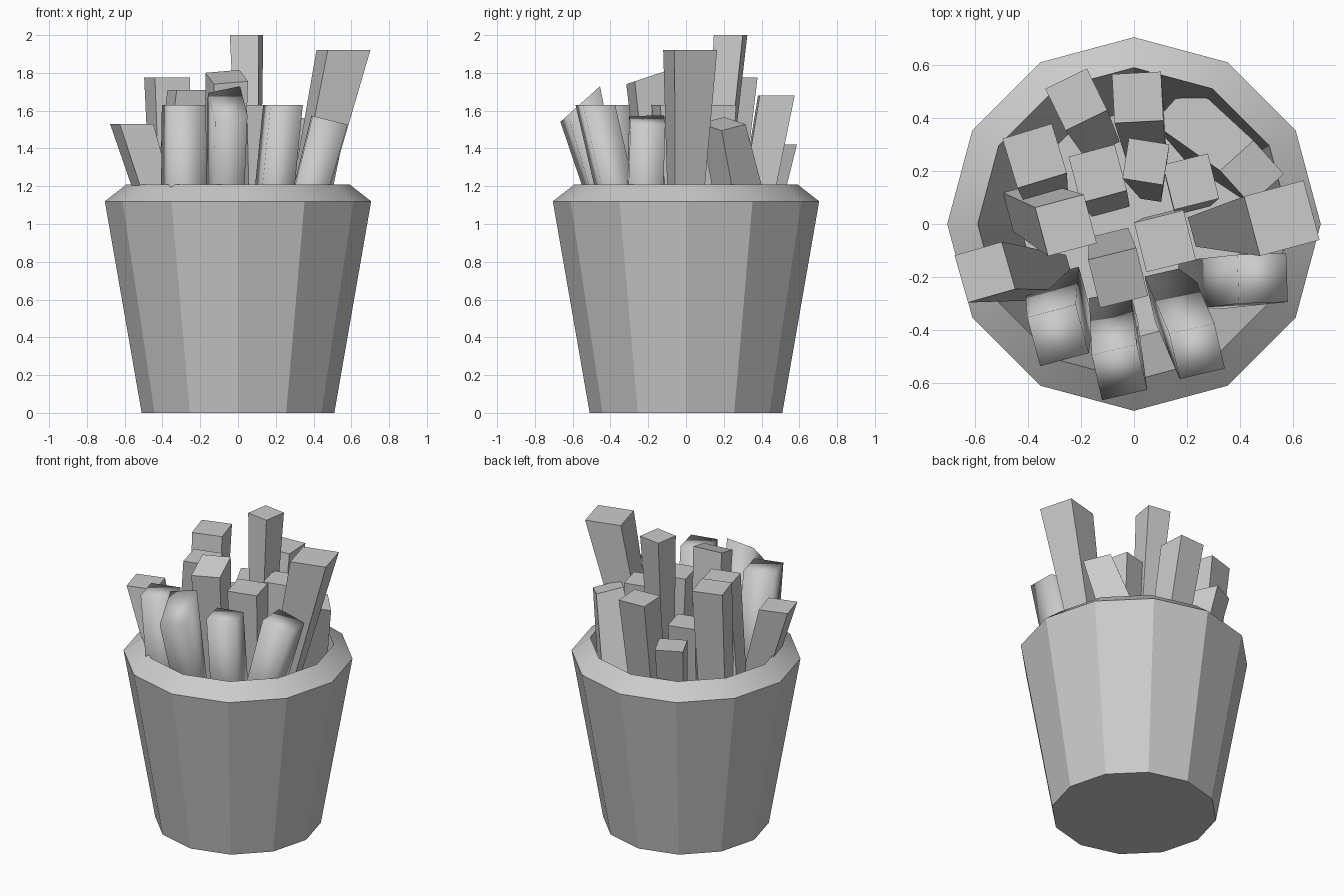
import bpy
import math
from mathutils import Vector, Matrix

if "Cube" in bpy.data.objects:
    bpy.data.objects.remove(bpy.data.objects["Cube"])


def mesh_object(name, verts, faces, smooth=False):
    me = bpy.data.meshes.new(name)
    me.from_pydata(verts, [], faces)
    me.polygons.foreach_set("use_smooth", [smooth] * len(me.polygons))
    me.update()
    ob = bpy.data.objects.new(name, me)
    bpy.context.collection.objects.link(ob)
    return ob


# Bucket: twelve-sided lathe of (radius, height), hollow inside
N = 12
profile = [(0.51, 0), (0.705, 1.12), (0.59, 1.21), (0.43, 0.1)]
verts = [(r * math.cos(math.tau * i / N), r * math.sin(math.tau * i / N), z)
         for r, z in profile for i in range(N)]
faces = [(k * N + i, k * N + (i + 1) % N, (k + 1) * N + (i + 1) % N, (k + 1) * N + i)
         for k in range(len(profile) - 1) for i in range(N)]
faces.append(tuple(reversed(range(N))))
faces.append(tuple(range(3 * N, 4 * N)))
bucket = mesh_object("bucket", verts, faces)
bpy.context.view_layer.objects.active = bucket
bucket.select_set(True)
bpy.ops.object.shade_smooth_by_angle(angle=math.radians(25))


# Stick: square prism leaning from a point at rim height to its top,
# continued down inside the bucket
RIM_Z, LOW_Z = 1.2, 0.7


def stick(name, top, size, turn, rim, scale=0.9, tilt=(0, 0), smooth=False):
    rot = Matrix.Rotation(math.radians(turn), 2)
    low, high = [], []
    for sx, sy in ((-1, -1), (1, -1), (1, 1), (-1, 1)):
        d = rot @ Vector((sx * size / 2, sy * size / 2))
        t = Vector((top[0] + d.x, top[1] + d.y,
                    top[2] + d.x * tilt[0] + d.y * tilt[1]))
        r = Vector((rim[0] + d.x * scale, rim[1] + d.y * scale, RIM_Z))
        low.append(r + (r - t) * ((RIM_Z - LOW_Z) / (t.z - RIM_Z)) if t.z > 1.5
                   else r + (r - t) * 0.8 - Vector((0, 0, 0.2)))
        high.append(t)
    mesh_object(name, low + high,
                [(3, 2, 1, 0), (4, 5, 6, 7), (0, 1, 5, 4),
                 (1, 2, 6, 5), (2, 3, 7, 6), (3, 0, 4, 7)], smooth)


# Flat-shaded sticks
stick("stick_right_tall", (0.558, 0.022, 1.92), 0.233, 15, (0.39, 0.0), 0.7)
stick("stick_centre", (0.117, -0.065, 1.63), 0.193, 14, (0.12, -0.05))
stick("stick_back_short", (-0.218, 0.47, 1.42), 0.175, 26, (-0.18, 0.4))
stick("stick_back_left", (-0.375, 0.257, 1.775), 0.195, 17, (-0.36, 0.2))
stick("stick_back", (0.014, 0.478, 1.68), 0.185, 3, (0.03, 0.39))
stick("stick_left_inner", (-0.257, -0.005, 1.71), 0.19, 15, (-0.33, 0.03))
stick("stick_mid_left", (-0.137, 0.19, 1.45), 0.18, 15, (-0.12, 0.15))
stick("stick_mid_front", (-0.06, -0.203, 1.778), 0.187, 14, (-0.07, -0.15),
      tilt=(0, 0.33))
stick("stick_tallest", (0.045, 0.236, 2.0), 0.155, -9, (0.06, 0.17), 0.7)
stick("stick_mid_right", (0.215, 0.16, 1.63), 0.175, 14, (0.21, 0.14))
stick("stick_right_back", (0.445, 0.195, 1.53), 0.17, 42, (0.35, 0.27), 1.1,
      tilt=(-0.3, 0))
stick("stick_left_outer", (-0.563, -0.182, 1.53), 0.185, 16, (-0.46, -0.19))

# Smooth-shaded sticks along the front
stick("stick_front_left", (-0.287, -0.42, 1.63), 0.19, 15, (-0.285, -0.36), 1.05,
      smooth=True)
stick("stick_front", (-0.055, -0.56, 1.635), 0.175, 13, (-0.065, -0.45), 0.95,
      tilt=(0, 0.9), smooth=True)
stick("stick_front_right", (0.238, -0.48, 1.63), 0.175, 13, (0.195, -0.38), 1.0,
      smooth=True)
stick("stick_right_front", (0.485, -0.205, 1.55), 0.185, 2, (0.39, -0.215), 1.0,
      tilt=(-0.25, 0), smooth=True)
